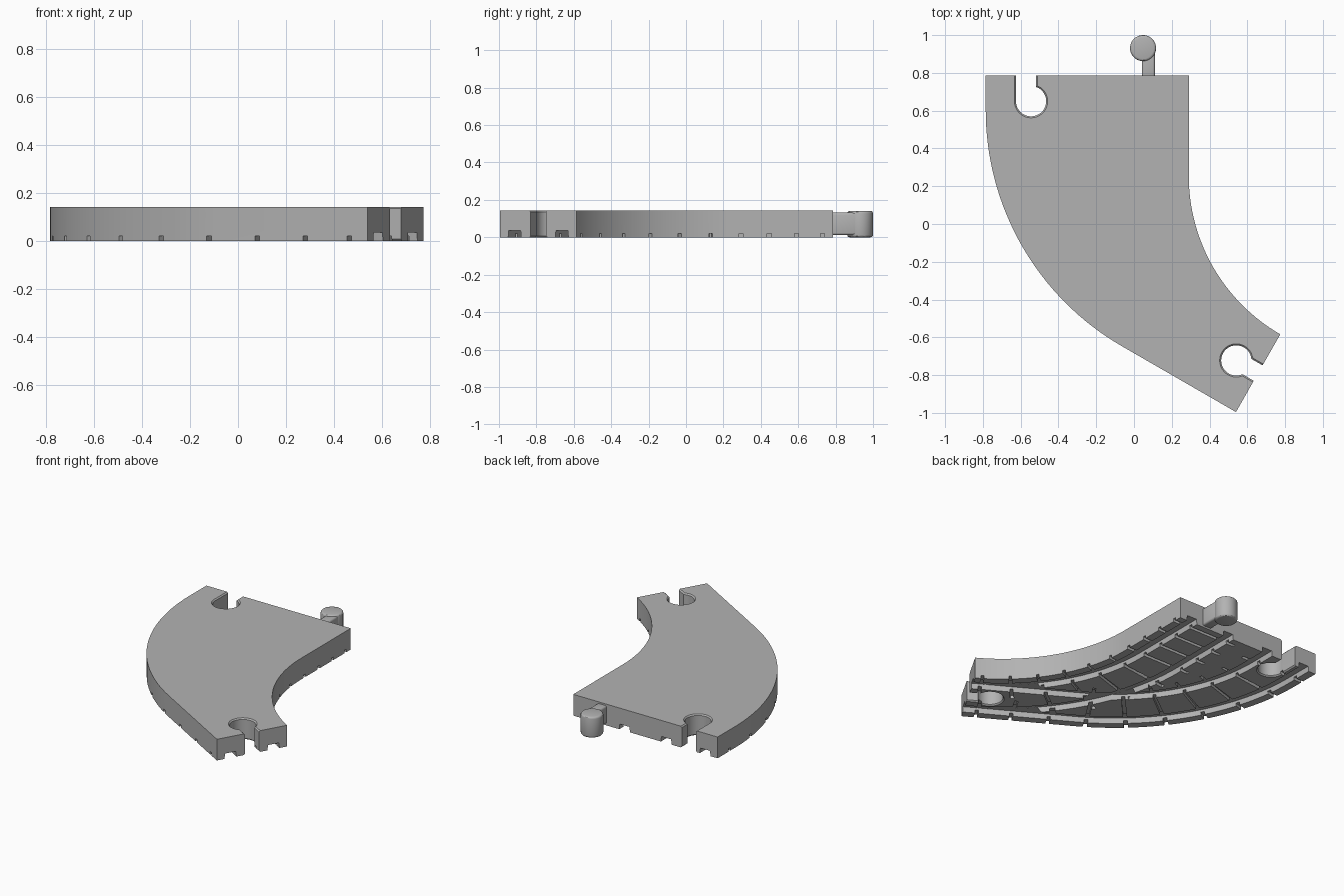
import bpy
import bmesh
from math import sin, cos, asin, pi, radians
from mathutils import Vector

cube = bpy.data.objects.get("Cube")
if cube:
    bpy.data.objects.remove(cube, do_unlink=True)

HEIGHT = 0.143
BACK = 0.785            # y of the straight back edge
RADIUS = 1.2065         # centre line radius of both curves
HALF = 0.2375           # half width of one lane
TURN = radians(60)
ARC = RADIUS * TURN
EXIT = Vector((cos(radians(30)), -0.5))

grey = bpy.data.materials.new("plain grey")
grey.use_nodes = True
grey.diffuse_color = (0.45, 0.45, 0.45, 1)
grey.node_tree.nodes["Principled BSDF"].inputs["Base Color"].default_value = grey.diffuse_color

# Each lane: start x, straight before the curve, straight after it
LONG_LANE = (-0.5475, 0.182, 0.696)
SHORT_LANE = (0.0525, 0.53, 0.0)


def lane_point(lane, s, off):
    """Point at distance s along a lane, shifted sideways towards the inside."""
    x, before, _ = lane
    if s < before:
        return Vector((x + off, BACK - s))
    angle = min((s - before) / RADIUS, TURN)
    r = RADIUS - off
    p = Vector((x + RADIUS - r * cos(angle), BACK - before - r * sin(angle)))
    return p + EXIT * max(0, s - before - ARC)


def lane_stops(lane, extra=0.0, steps=32):
    _, before, after = lane
    stops = [-extra] + [before + ARC * i / steps for i in range(steps + 1)]
    if after + extra > 0:
        stops.append(before + ARC + after + extra)
    return stops


def loft(name, ring_sets):
    """Closed solids, each made of matching rings of points."""
    bm = bmesh.new()
    for rings in ring_sets:
        loops = [[bm.verts.new(p) for p in ring] for ring in rings]
        n = len(loops[0])
        for a, b in zip(loops, loops[1:]):
            for i in range(n):
                j = (i + 1) % n
                bm.faces.new((a[i], a[j], b[j], b[i]))
        bm.faces.new(loops[0])
        bm.faces.new(loops[-1][::-1])
    bmesh.ops.recalc_face_normals(bm, faces=bm.faces)
    mesh = bpy.data.meshes.new(name)
    bm.to_mesh(mesh)
    bm.free()
    obj = bpy.data.objects.new(name, mesh)
    bpy.context.collection.objects.link(obj)
    mesh.materials.append(grey)
    return obj


def flat_ring(points, z):
    return [(p.x, p.y, z) for p in points]


def activate(obj):
    bpy.ops.object.select_all(action="DESELECT")
    obj.select_set(True)
    bpy.context.view_layer.objects.active = obj


def cut(obj, cutter):
    activate(obj)
    mod = obj.modifiers.new("cut", "BOOLEAN")
    mod.operation = "DIFFERENCE"
    mod.solver = "EXACT"
    mod.object = cutter
    bpy.ops.object.modifier_apply(modifier=mod.name)
    bpy.data.objects.remove(cutter, do_unlink=True)


def groove(lane, off, depth):
    """Wheel groove with slightly sloping walls."""
    section = ((-0.042, -0.02), (0.042, -0.02), (0.036, depth), (-0.036, depth))
    rings = []
    for s in lane_stops(lane, 0.03):
        ring = []
        for side, z in section:
            p = lane_point(lane, s, off + side)
            ring.append((p.x, p.y, z))
        rings.append(ring)
    return loft("groove_cutter", [rings])


def tie_slots(lane, spans):
    """Thin slots across a lane; each span is (distance, low side, high side)."""
    solids = []
    for s, low, high in spans:
        corners = [lane_point(lane, s + d, off) for d, off in
                   ((-0.011, low), (0.011, low), (0.011, high), (-0.011, high))]
        solids.append([flat_ring(corners, -0.03), flat_ring(corners, 0.02)])
    return loft("tie_cutter", solids)


def socket(centre, out, low, high, r=0.08):
    """Round hole with a slot to the edge and a softened rim."""
    out = Vector(out)
    side = Vector((out.y, -out.x))
    rings = []
    for z, g in ((-0.05, 0.008), (0, 0.008), (0.008, 0), (HEIGHT - 0.008, 0),
                 (HEIGHT, 0.008), (HEIGHT + 0.05, 0.008)):
        start = asin((high + g) / (r + g))
        end = 2 * pi + asin((low - g) / (r + g))
        points = [centre + out * 0.2 + side * (low - g), centre + out * 0.2 + side * (high + g)]
        for i in range(41):
            a = start + (end - start) * i / 40
            points.append(centre + (out * cos(a) + side * sin(a)) * (r + g))
        rings.append(flat_ring(points, z))
    return loft("socket_cutter", [rings])


# Main plate: outer side of the long lane, inner side of the short lane
outline = [lane_point(LONG_LANE, s, -HALF) for s in lane_stops(LONG_LANE)]
outline += [lane_point(SHORT_LANE, s, HALF) for s in reversed(lane_stops(SHORT_LANE))]
plate = loft("track_plate", [[flat_ring(outline, 0), flat_ring(outline, HEIGHT)]])

# Sockets in the back edge and the exit edge
exit_end = lane_point(LONG_LANE, LONG_LANE[1] + ARC + LONG_LANE[2], 0)
cut(plate, socket(Vector((-0.545, BACK - 0.135)), (0, 1), -0.079, 0.026))
cut(plate, socket(exit_end - EXIT * 0.135, EXIT, -0.047, 0.047))

# Wheel grooves underneath
for lane, depth in ((LONG_LANE, 0.035), (SHORT_LANE, 0.0355)):
    for off in (-0.145, 0.145):
        cut(plate, groove(lane, off, depth))

# Tie slots underneath; the lanes share the slots near the exit
EDGE = HALF + 0.004
curve_stops = [RADIUS * radians(7.3 + 10 * k) for k in range(6)]
long_ties = [(0.126, -EDGE, HALF)]
long_ties += [(LONG_LANE[1] + s, -EDGE, HALF) for s in curve_stops]
long_ties += [(LONG_LANE[1] + ARC + s, -EDGE, 0) for s in (0.165, 0.396, 0.61)]
short_ties = [(s, -HALF, EDGE) for s in (0.055, 0.195, 0.34, 0.49)]
short_ties += [(SHORT_LANE[1] + s, -HALF if k < 4 else 0, EDGE)
               for k, s in enumerate(curve_stops)]
cut(plate, tie_slots(LONG_LANE, long_ties))
cut(plate, tie_slots(SHORT_LANE, short_ties))


def soften(obj, width):
    activate(obj)
    mod = obj.modifiers.new("bevel", "BEVEL")
    mod.width = width
    mod.segments = 3
    mod.limit_method = "ANGLE"
    mod.angle_limit = radians(40)
    bpy.ops.object.modifier_apply(modifier=mod.name)


# Connector peg and its neck on the back edge
circle = [Vector((0.048 + 0.069 * cos(2 * pi * i / 40), 0.931 + 0.069 * sin(2 * pi * i / 40)))
          for i in range(40)]
peg = loft("connector_peg", [[flat_ring(circle, 0), flat_ring(circle, HEIGHT - 0.002)]])
soften(peg, 0.013)
corners = [Vector(c) for c in ((0.042, 0.76), (0.111, 0.76), (0.111, 0.92), (0.042, 0.92))]
neck = loft("connector_neck", [[flat_ring(corners, 0.012), flat_ring(corners, 0.132)]])
soften(neck, 0.012)

for obj in (plate, peg, neck):
    activate(obj)
    bpy.ops.object.shade_smooth_by_angle(angle=radians(30))
